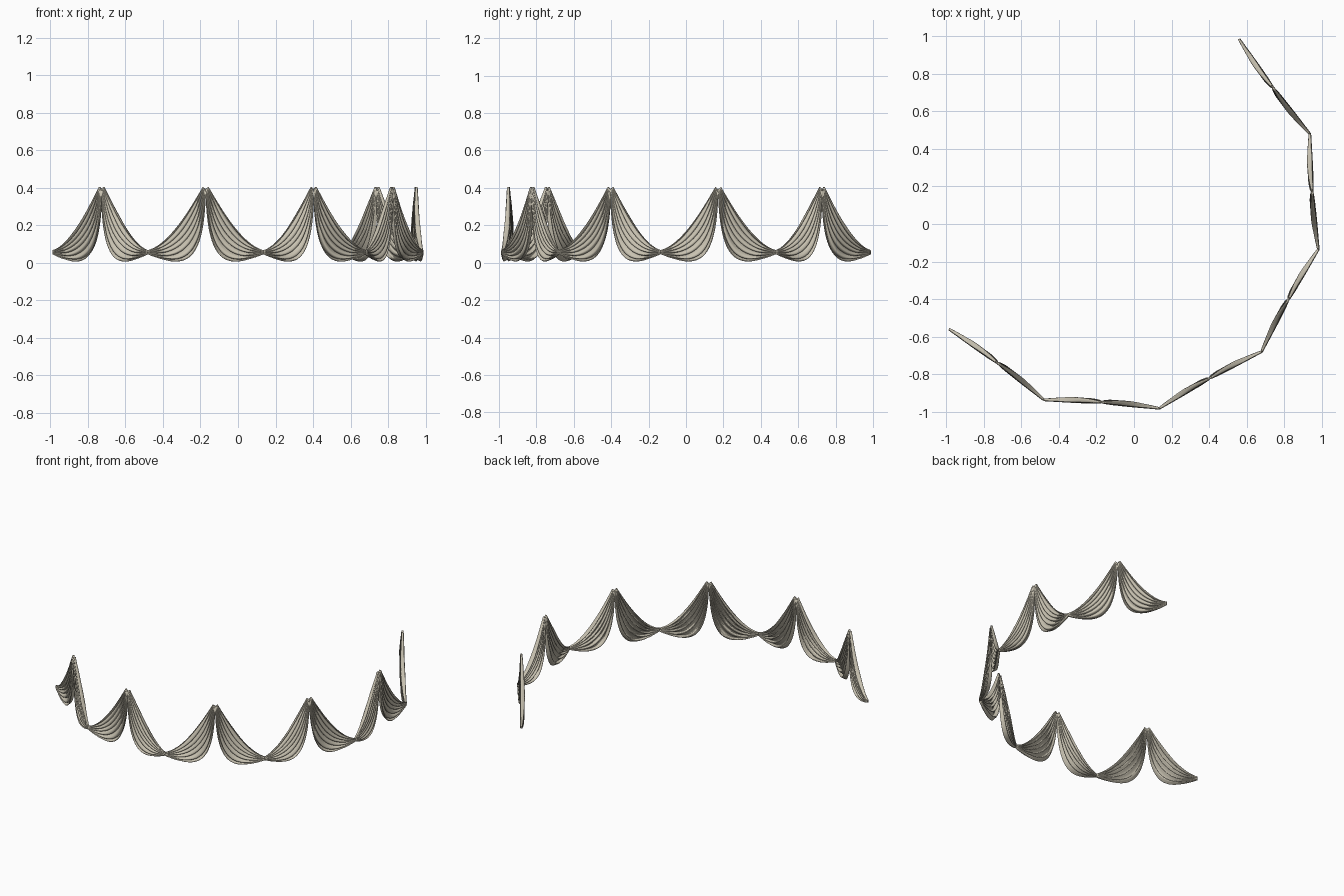
import bpy, math
from mathutils import Vector

if "Cube" in bpy.data.objects:
    bpy.data.objects.remove(bpy.data.objects["Cube"])

cloth = bpy.data.materials.new("warm beige cloth")
cloth.diffuse_color = (0.58, 0.54, 0.44, 1)
cloth.use_nodes = True
cloth.node_tree.nodes["Principled BSDF"].inputs["Base Color"].default_value = cloth.diffuse_color

# Hanging points of the festoon, seen from above
corners = [(-0.985, -0.56), (-0.48, -0.937), (0.135, -0.982), (0.68, -0.68),
           (0.982, -0.135), (0.937, 0.48), (0.56, 0.985)]

# Upper and lower hem of half a swag: (distance from the peak / half length, height)
UPPER = [(0.045, 0.404), (0.28, 0.28), (0.62, 0.10), (1.0, 0.066)]
LOWER = [(0.0, 0.392), (0.03, 0.0), (0.32, -0.042), (1.0, 0.047)]
NT, NV, FOLDS = 28, 56, 6


def bezier(p, t):
    w = ((1 - t) ** 3, 3 * t * (1 - t) ** 2, 3 * t * t * (1 - t), t ** 3)
    return [sum(w[i] * p[i][k] for i in range(4)) for k in (0, 1)]


def half_swag(t, v):
    """Position on the pleated cloth: along, height, depth."""
    belly = math.sin(math.pi * t)
    phase = 2 * math.pi * FOLDS * v ** 0.85 + 0.5 * math.sin(5 * t + 9 * v)
    # lean each pleat over so that it overlaps the next
    lean = 0.045 * belly * math.sin(phase + 0.9)
    vv = v + lean * min(1, 6 * v, 6 * (1 - v))
    a, b = bezier(UPPER, t), bezier(LOWER, t)
    amp = 0.005 + 0.008 * belly
    depth = 0.010 * (1 - t) + 0.007 * belly - amp * math.cos(phase)
    return a[0] + (b[0] - a[0]) * vv, a[1] + (b[1] - a[1]) * vv, depth


def build_swag(name, p, q):
    p, q = Vector((*p, 0)), Vector((*q, 0))
    mid, half = (p + q) / 2, (q - p) / 2
    inward = Vector((-half.y, half.x, 0)).normalized()
    verts, faces = [], []
    for side in (-1, 1):
        base = len(verts)
        for i in range(NT + 1):
            for j in range(NV + 1):
                s, z, d = half_swag(i / NT, j / NV)
                verts.append(mid + half * (s * side) + inward * d + Vector((0, 0, z)))
        for i in range(NT):
            for j in range(NV):
                k = base + i * (NV + 1) + j
                f = (k, k + 1, k + NV + 2, k + NV + 1)
                faces.append(f if side < 0 else f[::-1])
    mesh = bpy.data.meshes.new(name)
    mesh.from_pydata(verts, [], faces)
    mesh.materials.append(cloth)
    mesh.shade_smooth()
    ob = bpy.data.objects.new(name, mesh)
    bpy.context.collection.objects.link(ob)
    # thin cloth thickness
    solid = ob.modifiers.new("thickness", "SOLIDIFY")
    solid.thickness = 0.004
    solid.offset = 0


for n in range(len(corners) - 1):
    build_swag(f"cloth_swag_{n + 1}", corners[n], corners[n + 1])
